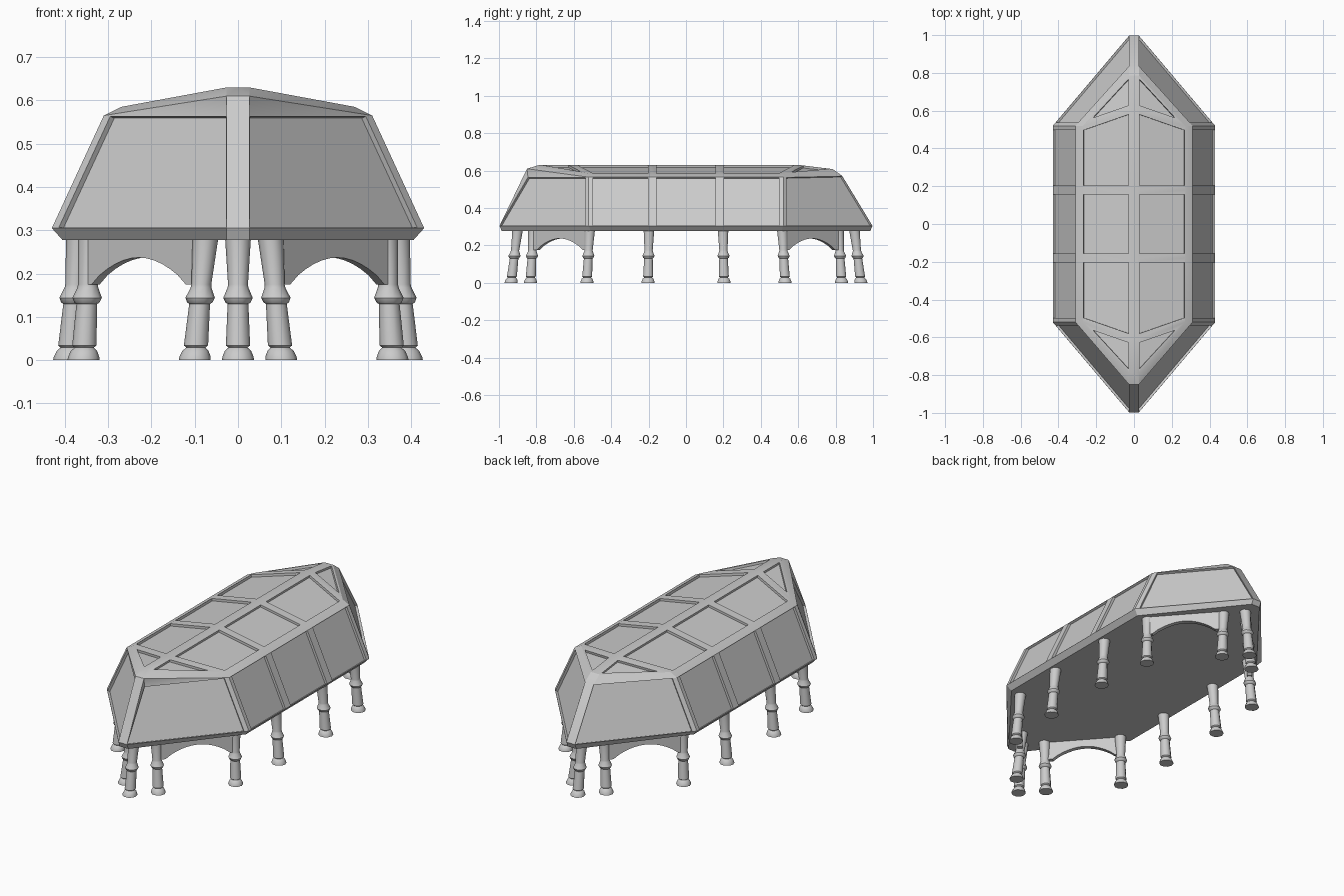
import bpy, bmesh, math
from mathutils import Vector

if "Cube" in bpy.data.objects:
    bpy.data.objects.remove(bpy.data.objects["Cube"])


def make_object(name, bm, merge=1e-4):
    bmesh.ops.remove_doubles(bm, verts=bm.verts, dist=merge)
    bmesh.ops.recalc_face_normals(bm, faces=bm.faces)
    me = bpy.data.meshes.new(name)
    bm.to_mesh(me)
    bm.free()
    ob = bpy.data.objects.new(name, me)
    bpy.context.collection.objects.link(ob)
    return ob


def smooth(ob, angle=30):
    bpy.ops.object.select_all(action='DESELECT')
    bpy.context.view_layer.objects.active = ob
    ob.select_set(True)
    bpy.ops.object.shade_smooth_by_angle(angle=math.radians(angle))


def face(bm, *pts):
    bm.faces.new([bm.verts.new(p) for p in pts])


def panel(bm, pts, offs, depth=0.013):
    """Frame face with a recessed pane; offs[i] is the border beside edge i."""
    pts = [Vector(p) for p in pts]
    n = len(pts)
    mid = sum(pts, Vector()) / n
    nor = (pts[1] - pts[0]).cross(pts[2] - pts[1]).normalized()
    if nor.dot(mid - Vector((0, mid.y * 0.5, 0.4))) < 0:
        nor = -nor
    inner = []
    for i in range(n):
        d0 = (pts[i] - pts[i - 1]).normalized()
        d1 = (pts[(i + 1) % n] - pts[i]).normalized()
        inner.append(pts[i] + (d1 * offs[i - 1] - d0 * offs[i]) / d0.cross(d1).length)
    low = [p - nor * depth for p in inner]
    for i in range(n):
        j = (i + 1) % n
        face(bm, pts[i], pts[j], inner[j], inner[i])
        face(bm, inner[i], inner[j], low[j], low[i])
    face(bm, *low)


# Hull: right half, later mirrored
W, BAR, S = 0.026, 0.023, 0.002
bars = (-0.52, -0.18, 0.18, 0.52)
sill = [(W, -0.997, 0.305)] + [(0.43, y, 0.305) for y in bars] + [(W, 0.997, 0.305)]
keel = [(W, -0.985, 0.277)] + [(0.405, y * 0.98, 0.277) for y in bars] + [(W, 0.985, 0.277)]
eave = [(W, -0.845, 0.565)] + [(0.31, y, 0.565) for y in bars] + [(W, 0.835, 0.572)]
roof = [(W, -0.785, 0.63)] + [(0.27, y, 0.585) for y in bars] + [(W, 0.785, 0.608)]
ridge = [(W, y, 0.63) for y in (-0.605, -0.18, 0.18, 0.605)]
prow = (W, -0.85, 0.61)

bm = bmesh.new()
for i in range(5):
    face(bm, keel[i], keel[i + 1], sill[i + 1], sill[i])
    left = S if i == 0 else BAR
    right = S if i == 4 else BAR
    panel(bm, [sill[i], sill[i + 1], eave[i + 1], eave[i]], [S, right, S, left])
    lower = prow if i == 0 else eave[i]
    face(bm, lower, eave[i + 1], roof[i + 1], roof[i])
for i in range(3):
    panel(bm, [roof[i + 1], roof[i + 2], ridge[i + 1], ridge[i]], [S, BAR, S, BAR])
panel(bm, [roof[0], roof[1], ridge[0]], [0.01, BAR, S])
panel(bm, [roof[4], roof[5], ridge[3]], [0.01, S, BAR])
# Front overhang and the side of the stem
face(bm, prow, eave[0], eave[1])
face(bm, sill[0], eave[0], prow)
# Centre strip over the ridge, and the floor
strip = [keel[0], sill[0], prow, roof[0]] + ridge + [roof[5], eave[5], sill[5], keel[5]]
for a, b in zip(strip, strip[1:]):
    face(bm, a, b, (0, b[1], b[2]), (0, a[1], a[2]))
face(bm, (0, keel[0][1], 0.277), *keel, (0, keel[5][1], 0.277))
hull = make_object("paneled_hull", bm)
mod = hull.modifiers.new("mirror", 'MIRROR')
mod.use_axis[0] = True
smooth(hull, 25)

# Legs: turned profile (radius, height), leaning outward
profile = [(0.037, 0), (0.036, 0.008), (0.03, 0.022), (0.022, 0.029), (0.028, 0.034),
           (0.024, 0.130), (0.029, 0.133), (0.034, 0.144), (0.024, 0.168),
           (0.023, 0.175), (0.030, 0.285)]


def leg(name, foot, top, sides=10):
    bm = bmesh.new()
    rings = []
    for r, z in profile:
        t = z / 0.285
        cx = foot[0] + (top[0] - foot[0]) * t
        cy = foot[1] + (top[1] - foot[1]) * t
        rings.append([bm.verts.new((cx + r * math.cos(k * math.tau / sides),
                                    cy + r * math.sin(k * math.tau / sides), z))
                      for k in range(sides)])
    for a, b in zip(rings, rings[1:]):
        for k in range(sides):
            m = (k + 1) % sides
            bm.faces.new((a[k], a[m], b[m], b[k]))
    bm.faces.new(rings[0])
    bm.faces.new(rings[-1])
    smooth(make_object(name, bm), 40)


for sy, end in ((-1, "front"), (1, "back")):
    leg(f"{end}_tip_leg", (0, 0.935 * sy), (0, 0.90 * sy))
    for sx, side in ((-1, "left"), (1, "right")):
        for part, f, t in (("inner", (0.10, 0.832), (0.075, 0.815)),
                           ("corner", (0.357, 0.53), (0.34, 0.515)),
                           ("middle", (0.39, 0.203), (0.367, 0.198))):
            leg(f"{end}_{side}_{part}_leg", (f[0] * sx, f[1] * sy), (t[0] * sx, t[1] * sy))

# Arched braces between the inner and corner legs
bm = bmesh.new()
a, b = Vector((0.085, -0.82)), Vector((0.35, -0.52))


def on_line(u, z):
    p = a.lerp(b, u)
    return (p.x, p.y, z)


N = 12
arch = [on_line(0.1 + 0.82 * i / N, 0.175 + 0.062 * math.sin(math.pi * i / N) ** 0.8)
        for i in range(N + 1)]
outline = [on_line(0, 0.28), on_line(0, 0.175)] + arch + [on_line(1, 0.175), on_line(1, 0.28)]
face(bm, *outline)
brace = make_object("arched_braces", bm)
sol = brace.modifiers.new("thickness", 'SOLIDIFY')
sol.thickness = 0.025
sol.offset = 0
mir = brace.modifiers.new("mirror", 'MIRROR')
mir.use_axis[0] = True
mir.use_axis[1] = True
